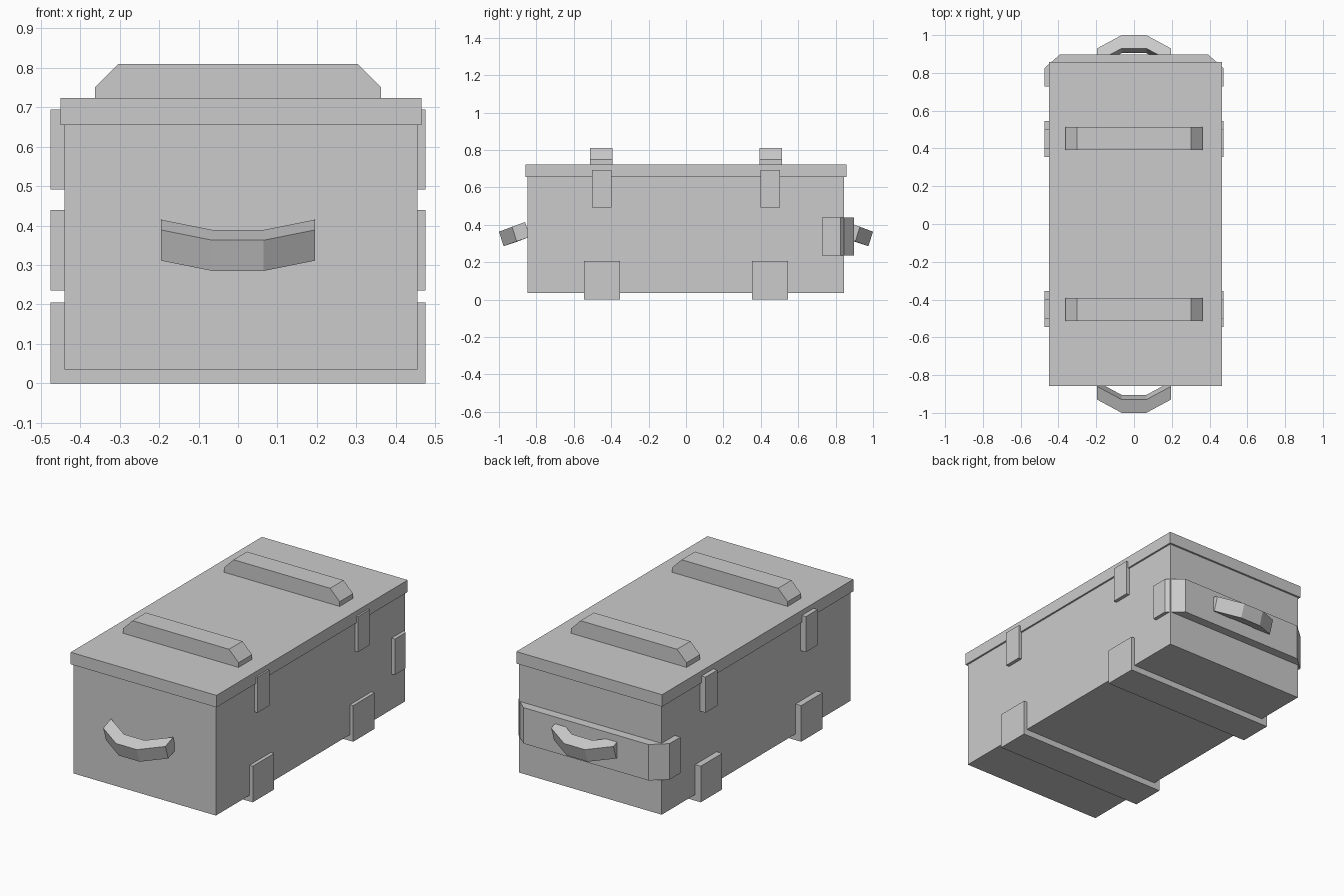
import bpy

if "Cube" in bpy.data.objects:
    bpy.data.objects.remove(bpy.data.objects["Cube"])


def mesh_object(name, verts, faces):
    mesh = bpy.data.meshes.new(name)
    mesh.from_pydata(verts, [], faces)
    mesh.update()
    obj = bpy.data.objects.new(name, mesh)
    bpy.context.collection.objects.link(obj)
    # keep normals pointing outwards
    import bmesh
    bm = bmesh.new()
    bm.from_mesh(mesh)
    bmesh.ops.recalc_face_normals(bm, faces=bm.faces)
    bm.to_mesh(mesh)
    bm.free()
    return obj


def loft(name, rings):
    """Solid skinned through a list of equal-length closed rings, with end caps."""
    n = len(rings[0])
    verts = [v for ring in rings for v in ring]
    faces = [tuple(range(n)), tuple(range(len(verts) - n, len(verts)))]
    for r in range(len(rings) - 1):
        for i in range(n):
            j = (i + 1) % n
            faces.append((r * n + i, r * n + j, (r + 1) * n + j, (r + 1) * n + i))
    return mesh_object(name, verts, faces)


def box(name, x, y, z):
    corners = [(x[0], y[0]), (x[1], y[0]), (x[1], y[1]), (x[0], y[1])]
    return loft(name, [[(a, b, h) for a, b in corners] for h in z])


# Crate body and overhanging lid
box("crate_body", (-0.44, 0.455), (-0.848, 0.846), (0.035, 0.66))
box("lid", (-0.45, 0.465), (-0.857, 0.857), (0.655, 0.723))

for label, s in (("front", -1), ("back", 1)):
    # Chamfered batten on the lid
    y0, y1 = s * 0.453 - 0.06, s * 0.453 + 0.06
    profile = [(-0.363, 0.715), (0.363, 0.715), (0.363, 0.75),
               (0.303, 0.81), (-0.303, 0.81), (-0.363, 0.75)]
    loft(label + "_lid_batten", [[(x, y, z) for x, z in profile] for y in (y0, y1)])

    # Skid that runs under the body and up both sides
    y0, y1 = s * 0.45 - 0.096, s * 0.45 + 0.096
    profile = [(-0.475, 0), (0.475, 0), (0.475, 0.205), (0.43, 0.205),
               (0.43, 0.05), (-0.43, 0.05), (-0.43, 0.205), (-0.475, 0.205)]
    loft(label + "_skid", [[(x, y, z) for x, z in profile] for y in (y0, y1)])

    # Clips holding the lid on each side
    for side, m in (("left", -1), ("right", 1)):
        xs = sorted((m * 0.43, m * 0.475))
        box(f"{label}_{side}_clip", xs,
            (s * 0.45 - 0.053, s * 0.45 + 0.053), (0.492, 0.694))

    # Faceted carrying handle, tilted down and outwards
    section = [(1.0, 0.363), (0.975, 0.285), (0.905, 0.309), (0.93, 0.389)]
    path = [(-0.195, -0.07, 0.026), (-0.065, 0, 0), (0.065, 0, 0), (0.195, -0.07, 0.026)]
    loft(label + "_handle",
         [[(x, s * (y + dy), z + dz) for y, z in section] for x, dy, dz in path])

# Band wrapped around the back end with chamfered corners
outline = [(-0.475, 0.728), (-0.475, 0.825), (-0.392, 0.897),
           (0.392, 0.897), (0.475, 0.825), (0.475, 0.728)]
loft("back_band", [[(x, y, z) for x, y in outline] for z in (0.236, 0.44)])
